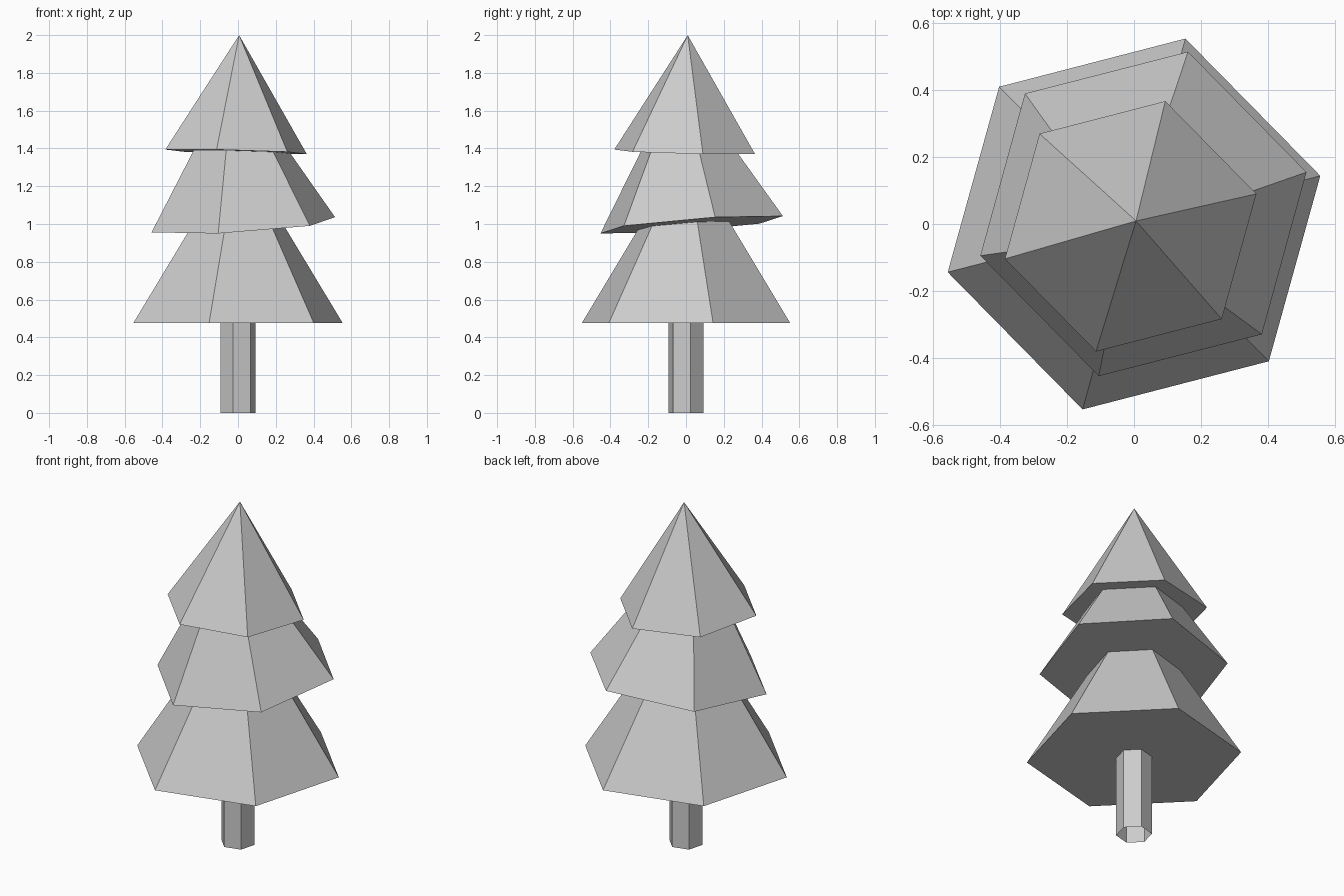
import bpy, math
from mathutils import Vector

if "Cube" in bpy.data.objects:
    bpy.data.objects.remove(bpy.data.objects["Cube"])

SIDES = 6
TURN = math.radians(14.5)


def ring(radius, z):
    return [(radius * math.cos(TURN + i * math.tau / SIDES),
             radius * math.sin(TURN + i * math.tau / SIDES), z) for i in range(SIDES)]


def add_object(name, verts, faces):
    mesh = bpy.data.meshes.new(name)
    mesh.from_pydata(verts, [], faces)
    mesh.update()
    obj = bpy.data.objects.new(name, mesh)
    bpy.context.collection.objects.link(obj)
    return obj


def add_tier(name, center, radius, height, axis):
    """Closed six-sided cone whose axis leans along the given direction."""
    verts = ring(radius, 0) + [(0, 0, height)]
    faces = [(i, (i + 1) % SIDES, SIDES) for i in range(SIDES)]
    faces.append(tuple(reversed(range(SIDES))))
    obj = add_object(name, verts, faces)
    obj.location = center
    obj.rotation_mode = 'QUATERNION'
    obj.rotation_quaternion = Vector((0, 0, 1)).rotation_difference(Vector(axis))


# Trunk: straight open hexagonal tube
add_object("trunk", ring(0.095, 0) + ring(0.095, 0.48),
           [(i, (i + 1) % SIDES, (i + 1) % SIDES + SIDES, i + SIDES) for i in range(SIDES)])

# Foliage: three cones, the upper two slightly tilted
add_tier("lower_foliage", (0, 0, 0.475), 0.573, 0.92, (0, 0, 1))
add_tier("middle_foliage", (0.028, 0.03, 0.996), 0.503, 0.81, (-0.063, -0.078, 1))
add_tier("upper_foliage", (-0.01, -0.007, 1.382), 0.387, 0.618, (0.026, 0.026, 1))
